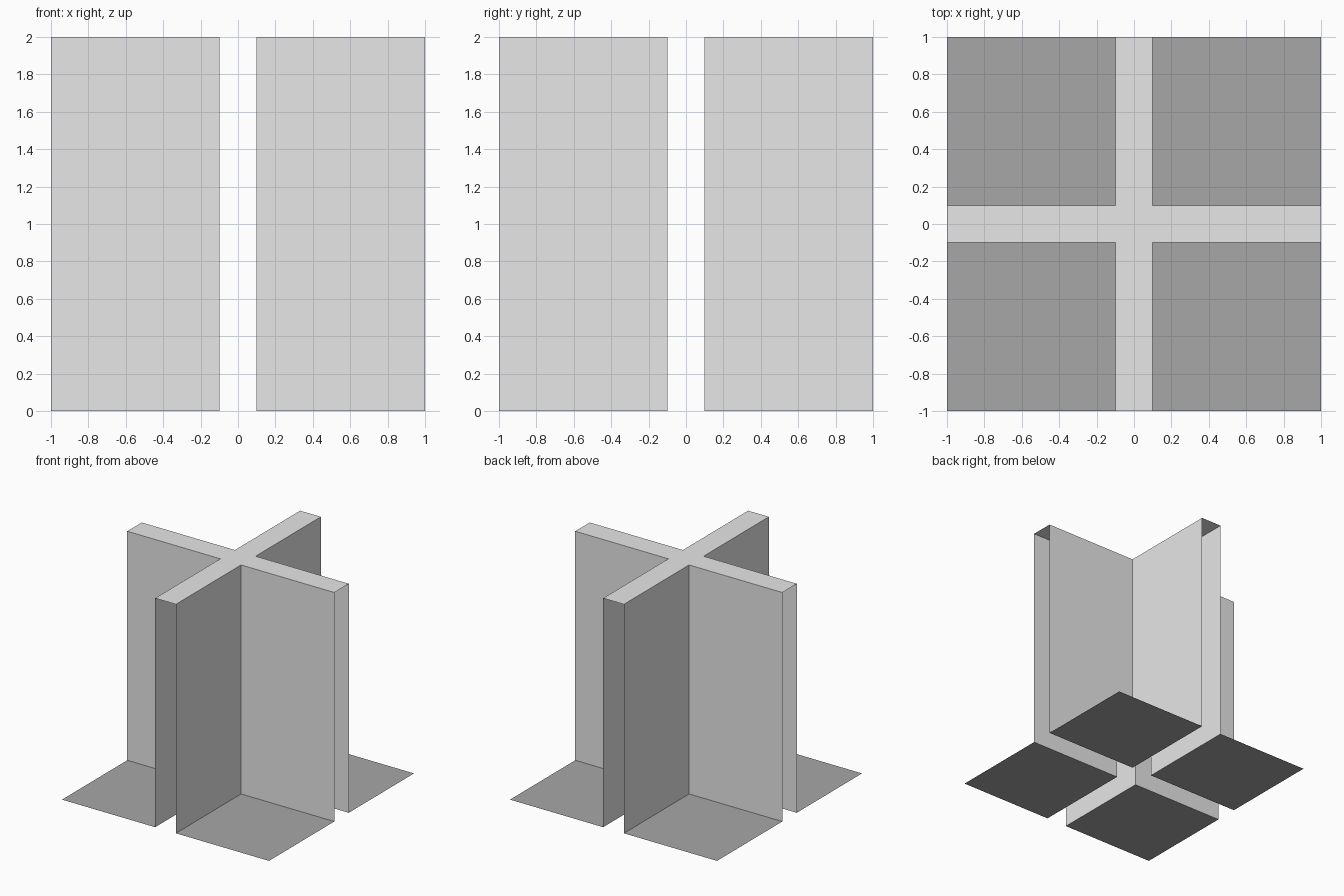
import bpy

if "Cube" in bpy.data.objects:
    bpy.data.objects.remove(bpy.data.objects["Cube"])

G, R, H = 0.1, 1.0, 2.0  # half slot width, half extent, height


def material(name, v):
    m = bpy.data.materials.new(name)
    m.diffuse_color = (v, v, v, 1.0)
    m.use_nodes = True
    m.node_tree.nodes["Principled BSDF"].inputs["Base Color"].default_value = m.diffuse_color
    return m


def sheet(name, verts, faces, mat, mirror=False):
    """Thin open surface, optionally mirrored into all four quadrants."""
    me = bpy.data.meshes.new(name)
    me.from_pydata(verts, [], faces)
    me.materials.append(mat)
    ob = bpy.data.objects.new(name, me)
    bpy.context.collection.objects.link(ob)
    if mirror:
        mod = ob.modifiers.new("mirror", 'MIRROR')
        mod.use_axis = (True, True, False)
        mod.use_mirror_merge = False
    return ob


light = material("light grey", 0.8)
dark = material("mid grey", 0.386)

# L-shaped wall pairs, one per quadrant; arm ends and undersides stay open
sheet("corner_walls",
      [(R, G, 0), (G, G, 0), (G, R, 0), (R, G, H), (G, G, H), (G, R, H)],
      [(1, 0, 3, 4), (2, 1, 4, 5)], light, True)
for p in bpy.data.objects["corner_walls"].data.polygons:
    c = p.normal.x + p.normal.y
    if c < 0:
        p.flip()

# Floor square in each quadrant
sheet("floor_plates", [(G, G, 0), (R, G, 0), (R, R, 0), (G, R, 0)],
      [(0, 1, 2, 3)], dark, True)

# Cross-shaped top: a centre bar with two side arms
cols = [-R, -G, G, R]
grid = [(x, y, H) for y in cols for x in cols]
cells = [(1, 0), (0, 1), (1, 1), (2, 1), (1, 2)]
quads = [(j * 4 + i, j * 4 + i + 1, j * 4 + i + 5, j * 4 + i + 4) for i, j in cells]
used = sorted({k for q in quads for k in q})
sheet("cross_top", [grid[k] for k in used],
      [tuple(used.index(k) for k in q) for q in quads], light)
